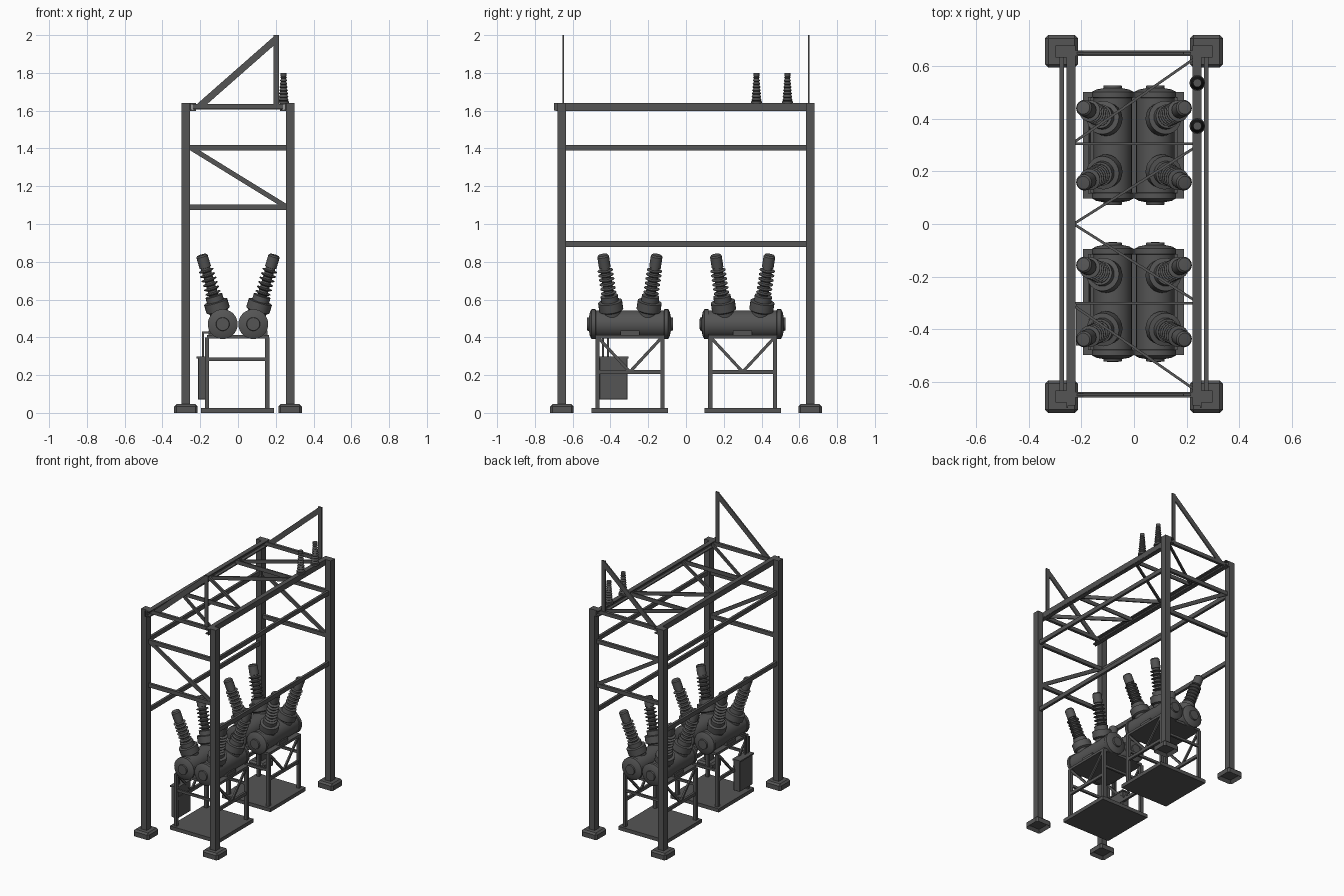
import bpy, bmesh, math
from mathutils import Vector, Matrix

if "Cube" in bpy.data.objects:
    bpy.data.objects.remove(bpy.data.objects["Cube"])

steel = bpy.data.materials.new("dark grey steel")
steel.use_nodes = True
GREY = (0.09, 0.09, 0.09, 1)
steel.diffuse_color = GREY
steel.node_tree.nodes["Principled BSDF"].inputs["Base Color"].default_value = GREY


def finish(name, bm, smooth=False):
    bmesh.ops.recalc_face_normals(bm, faces=bm.faces)
    mesh = bpy.data.meshes.new(name)
    bm.to_mesh(mesh)
    bm.free()
    mesh.materials.append(steel)
    ob = bpy.data.objects.new(name, mesh)
    bpy.context.collection.objects.link(ob)
    if smooth:
        bpy.ops.object.select_all(action="DESELECT")
        ob.select_set(True)
        bpy.context.view_layer.objects.active = ob
        bpy.ops.object.shade_smooth_by_angle(angle=math.radians(35))
    return ob


def box(name, lo, hi, bevel=0):
    lo, hi = Vector(lo), Vector(hi)
    bm = bmesh.new()
    bmesh.ops.create_cube(bm, size=1)
    for v in bm.verts:
        v.co = (lo + hi) / 2 + v.co * (hi - lo)
    if bevel:
        bmesh.ops.bevel(bm, geom=bm.edges[:], offset=bevel, segments=1, affect="EDGES")
    return finish(name, bm)


def bar(name, a, b, w, h):
    """Straight bar from a to b, w wide sideways and h deep."""
    a, b = Vector(a), Vector(b)
    d = (b - a).normalized()
    side = d.cross(Vector((0, 0, 1)))
    side = side.normalized() if side.length > 0.01 else Vector((0, 1, 0))
    up = side.cross(d)
    bm = bmesh.new()
    bmesh.ops.create_cube(bm, size=1)
    for v in bm.verts:
        c = v.co.copy()
        v.co = (a + b) / 2 + side * c.x * w + up * c.y * h + d * c.z * (b - a).length
    return finish(name, bm)


def lathe(name, profile, origin, axis, steps=24):
    """Spin (radius, distance) points about an axis."""
    bm = bmesh.new()
    pts = [bm.verts.new((r, 0, t)) for r, t in profile]
    edges = [bm.edges.new(p) for p in zip(pts, pts[1:])]
    bmesh.ops.spin(bm, geom=pts + edges, cent=(0, 0, 0), axis=(0, 0, 1),
                   angle=math.tau, steps=steps)
    bmesh.ops.remove_doubles(bm, verts=bm.verts, dist=0.0001)
    turn = Vector((0, 0, 1)).rotation_difference(Vector(axis)).to_matrix().to_4x4()
    bm.transform(Matrix.Translation(origin) @ turn)
    return finish(name, bm, True)


# Corner posts on bevelled, hollow-bottomed footings
for sx in (-1, 1):
    for sy in (-1, 1):
        x, y = sx * 0.276, sy * 0.657
        box("post", (x - 0.022, y - 0.023, 0.03), (x + 0.022, y + 0.023, 1.64))
        bm = bmesh.new()
        bmesh.ops.create_cube(bm, size=1)
        for v in bm.verts:
            v.co = Vector((x + v.co.x * 0.124, y + v.co.y * 0.124, (v.co.z + 0.5) * 0.046))
        bm.faces.ensure_lookup_table()
        bottom = min(bm.faces, key=lambda f: f.calc_center_median().z)
        bevel = [e for e in bm.edges if e not in bottom.edges[:]]
        bmesh.ops.inset_individual(bm, faces=[bottom], thickness=0.025)
        bmesh.ops.translate(bm, verts=bottom.verts, vec=(0, 0, 0.02))
        bmesh.ops.bevel(bm, geom=bevel, offset=0.012, segments=1, affect="EDGES")
        finish("post_footing", bm)

# Long side rails, with a channel section along the top
for s in (-1, 1):
    for z in (0.894, 1.404):
        bar("side_rail", (s * 0.275, -0.64, z), (s * 0.275, 0.64, z), 0.018, 0.03)
    for z in (1.602, 1.636):
        bar("top_channel_flange", (s * 0.239, -0.69, z), (s * 0.239, 0.68, z), 0.031, 0.008)
    bar("top_channel_web", (s * 0.25, -0.69, 1.619), (s * 0.25, 0.68, 1.619), 0.009, 0.042)
    box("top_channel_end", (s * 0.254 - 0.002, -0.70, 1.6), (s * 0.254 + 0.002, 0.68, 1.64))

# End frames, each with a triangular line bracket above
for y in (-0.65, 0.65):
    for z in (1.088, 1.404):
        bar("end_crossbar", (-0.26, y, z), (0.26, y, z), 0.02, 0.028)
    bar("end_diagonal", (-0.245, y, 1.4), (0.255, y, 1.092), 0.014, 0.026)
    bar("bracket_base", (-0.24, y, 1.622), (0.24, y, 1.622), 0.02, 0.026)
    bar("bracket_upright", (0.203, y, 1.62), (0.203, y, 2.0), 0.01, 0.028)
    bar("bracket_diagonal", (-0.205, y, 1.622), (0.2, y, 1.978), 0.01, 0.036)

# Roof lacing
for y in (-0.302, 0.305):
    bar("roof_crossbar", (-0.235, y, 1.62), (0.235, y, 1.62), 0.009, 0.028)
for s in (-1, 1):
    bar("roof_diagonal", (-0.23, s * 0.31, 1.62), (0.23, s * 0.63, 1.62), 0.01, 0.026)
    bar("roof_diagonal", (-0.23, 0, 1.62), (0.23, s * 0.29, 1.62), 0.01, 0.026)

# Post insulators standing on the left top rail
for y in (0.373, 0.537):
    prof = [(0, 0), (0.03, 0), (0.03, 0.012)]
    for i in range(8):
        r, t = 0.027 - i * 0.0013, 0.014 + i * 0.017
        prof += [(r - 0.005, t), (r, t + 0.005), (r - 0.004, t + 0.012)]
    prof += [(0.016, 0.15), (0.016, 0.163), (0, 0.163)]
    lathe("post_insulator", prof, (0.241, y, 1.637), (0, 0, 1), 16)

# Bushing and tank profiles
bushing = [(0.05, 0.02), (0.05, 0.07), (0.064, 0.078), (0.064, 0.125),
           (0.046, 0.128), (0.046, 0.158), (0.025, 0.16)]
for i in range(6):
    t = 0.165 + i * 0.025
    bushing += [(0.025, t), (0.041, t + 0.008), (0.041, t + 0.011), (0.025, t + 0.015)]
bushing += [(0.025, 0.315), (0.031, 0.317), (0.031, 0.378), (0.025, 0.386), (0, 0.388)]
half_tank = [(0.073, 0.18), (0.079, 0.182), (0.079, 0.203), (0.062, 0.212),
             (0.036, 0.217), (0.034, 0.227), (0, 0.228)]
tank = [(r, -t) for r, t in reversed(half_tank)] + half_tank

# Two breaker units
for cy in (-0.297, 0.3):
    box("unit_base_plate", (-0.195, cy - 0.202, 0), (0.19, cy + 0.202, 0.026))
    box("unit_top_plate", (-0.165, cy - 0.182, 0.395), (0.165, cy + 0.182, 0.413))
    for sx in (-1, 1):
        x = sx * 0.16 - 0.005
        for sy in (-1, 1):
            y = cy + sy * 0.172
            bar("stand_leg", (x, y, 0.02), (x, y, 0.4), 0.022, 0.022)
            bar("stand_brace", (x, cy, 0.217), (x, cy + sy * 0.165, 0.395), 0.012, 0.016)
        bar("stand_side_bar", (x, cy - 0.172, 0.217), (x, cy + 0.172, 0.217), 0.016, 0.022)
        # Tank with its saddle and pair of leaning bushings
        lathe("tank", tank, (sx * 0.081, cy, 0.47), (0, 1, 0), 32)
        box("tank_saddle", (sx * 0.1 - 0.055, cy - 0.05, 0.405),
            (sx * 0.1 + 0.055, cy + 0.05, 0.437))
        for sy in (-1, 1):
            lathe("bushing", bushing, (sx * 0.083, cy + sy * 0.087, 0.47),
                  (sx * 0.108, sy * 0.055, 0.36))
    for sy in (-1, 1):
        y = cy + sy * 0.172
        bar("stand_end_bar", (-0.165, y, 0.283), (0.155, y, 0.283), 0.014, 0.018)

# Control cabinet on the front unit, with conduits up to the tanks
box("control_cabinet", (-0.213, -0.458, 0.07), (-0.162, -0.31, 0.29), 0.003)
box("cabinet_lid", (-0.22, -0.463, 0.288), (-0.158, -0.305, 0.298))
for y in (-0.44, -0.413):
    bar("conduit_riser", (-0.185, y, 0.29), (-0.185, y, 0.43), 0.01, 0.01)
    bar("conduit_run", (-0.19, y, 0.426), (-0.12, y, 0.426), 0.01, 0.01)
